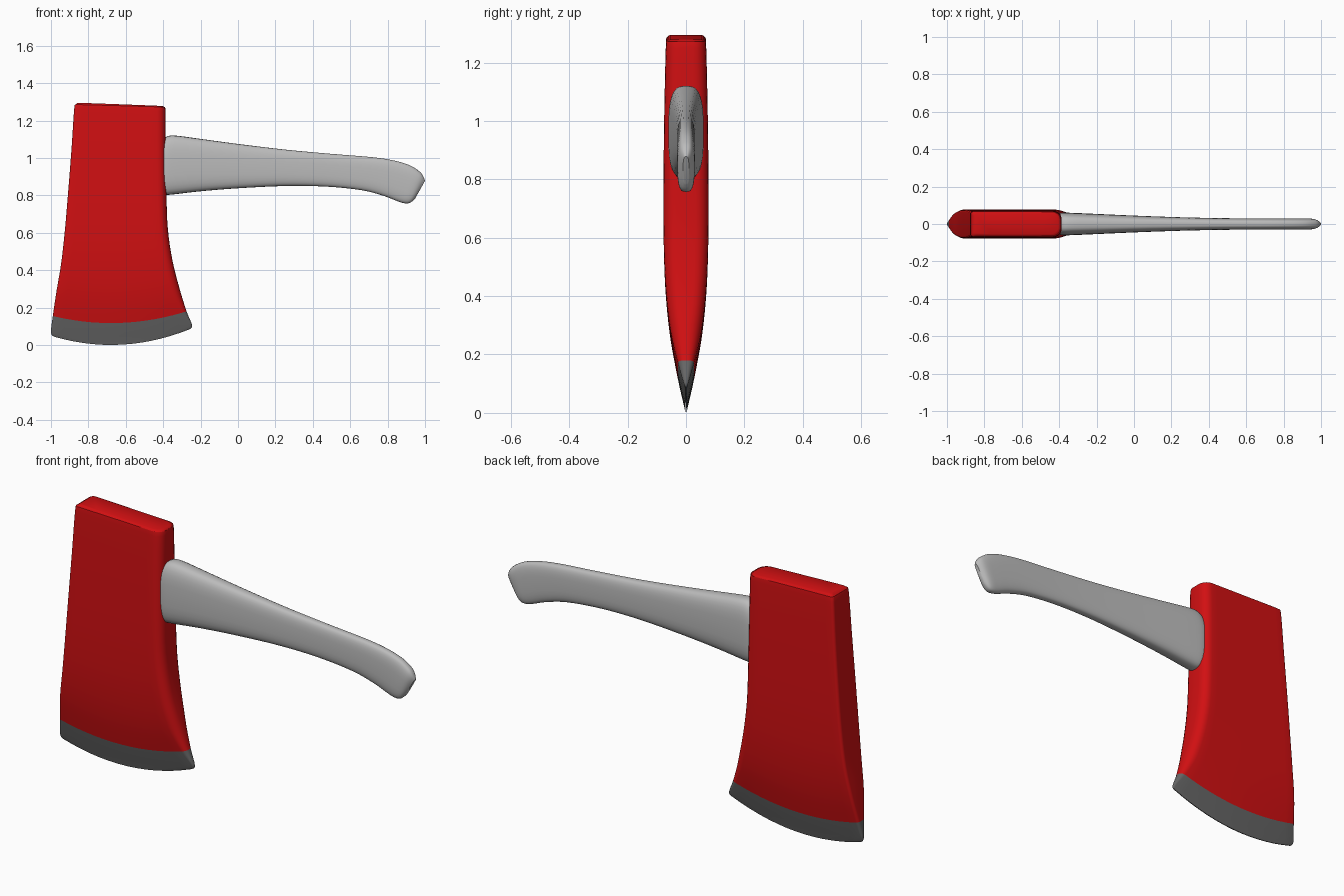
import bpy
import math

cube = bpy.data.objects.get("Cube")
if cube:
    bpy.data.objects.remove(cube)


def material(name, color):
    mat = bpy.data.materials.new(name)
    mat.use_nodes = True
    mat.diffuse_color = (*color, 1)
    mat.node_tree.nodes["Principled BSDF"].inputs["Base Color"].default_value = (*color, 1)
    return mat


def smooth_stations(stations, steps):
    """Pass a smooth curve through the stations, keeping every original one."""
    result = []
    last = len(stations) - 1
    for i in range(last):
        before, start = stations[max(i - 1, 0)], stations[i]
        end, after = stations[i + 1], stations[min(i + 2, last)]
        for k in range(steps):
            t = k / steps
            result.append([
                b + t * (c - a) / 2 + t * t * (a - 2.5 * b + 2 * c - d / 2)
                + t ** 3 * (3 * (b - c) + d - a) / 2
                for a, b, c, d in zip(before, start, end, after)])
    result.append(stations[last])
    return result


def loft(name, rings, materials, rule=lambda row: 0):
    """Skin a list of closed rings, cap both ends and colour by row."""
    count = len(rings[0])
    verts = [point for ring in rings for point in ring]
    faces, slots = [], []
    for row in range(len(rings) - 1):
        base = row * count
        for i in range(count):
            j = (i + 1) % count
            faces.append((base + i, base + j, base + count + j, base + count + i))
            slots.append(rule(row))
    faces += [tuple(reversed(range(count))), tuple(range(len(verts) - count, len(verts)))]
    slots += [rule(0), rule(len(rings) - 1)]
    mesh = bpy.data.meshes.new(name)
    mesh.from_pydata(verts, [], faces)
    for mat in materials:
        mesh.materials.append(mat)
    for poly, slot in zip(mesh.polygons, slots):
        poly.material_index = slot
    obj = bpy.data.objects.new(name, mesh)
    bpy.context.collection.objects.link(obj)
    bpy.ops.object.select_all(action="DESELECT")
    obj.select_set(True)
    bpy.context.view_layer.objects.active = obj
    bpy.ops.object.mode_set(mode="EDIT")
    bpy.ops.mesh.select_all(action="SELECT")
    bpy.ops.mesh.normals_make_consistent(inside=False)
    bpy.ops.object.mode_set(mode="OBJECT")
    bpy.ops.object.shade_smooth_by_angle(angle=math.radians(40))
    return obj


def head_ring(station):
    """Rounded rectangle, bowed in height between its left, middle and right."""
    left, right, half, z_left, z_mid, z_right = station
    back_round, front_round = min(0.014, half * 0.8), min(0.045, half * 0.85)
    corner, columns = 5, 14
    side = []
    for k in range(corner + 1):
        a = math.pi / 2 * k / corner
        side.append((left + back_round * (1 - math.cos(a)),
                     half - back_round * (1 - math.sin(a))))
    start, end = left + back_round, right - front_round
    side += [(start + (end - start) * k / columns, half) for k in range(1, columns)]
    for k in range(corner + 1):
        a = math.pi / 2 * k / corner
        side.append((right - front_round * (1 - math.sin(a)),
                     half - front_round * (1 - math.cos(a))))
    outline = [(x, -y) for x, y in side] + side[::-1]
    bow = 2 * (z_left + z_right - 2 * z_mid)
    ring = []
    for x, y in outline:
        s = (x - left) / (right - left)
        ring.append((x, y, z_left + s * (z_right - z_left - bow) + s * s * bow))
    return ring


def handle_ring(station):
    """Flattened oval between a top point and a bottom point."""
    x_top, z_top, x_low, z_low, half = station
    ring = []
    count = 32
    for k in range(count):
        a = math.tau * k / count
        c, s = math.cos(a), math.sin(a)
        y = math.copysign(abs(c) ** 0.66, c) * half
        t = (1 + math.copysign(abs(s) ** 0.66, s)) / 2
        ring.append((x_low + (x_top - x_low) * t, y, z_low + (z_top - z_low) * t))
    return ring


red = material("red paint", (0.64, 0.005, 0.006))
steel = material("dark steel", (0.13, 0.13, 0.13))
grey = material("light grey", (0.5, 0.5, 0.5))

# Head: left x, right x, half thickness, then left, middle and right heights
head = [
    (-.985, -.257, .002, .045, .002, .085),
    (-1.0, -.245, .008, .068, .03, .105),
    (-.99, -.275, .028, .155, .118, .18),
    (-.97, -.312, .055, .29, .265, .3),
    (-.945, -.35, .071, .44, .43, .45),
    (-.925, -.375, .077, .62, .62, .62),
    (-.908, -.383, .077, .82, .82, .82),
    (-.89, -.387, .074, 1.05, 1.05, 1.05),
    (-.876, -.388, .069, 1.26, 1.255, 1.25),
    (-.868, -.393, .065, 1.286, 1.279, 1.27),
    (-.855, -.403, .055, 1.295, 1.287, 1.278),
]
steps = 4
edge_rows = 2 * steps
loft("axe_head", [head_ring(s) for s in smooth_stations(head, steps)],
     [red, steel], lambda row: 1 if row < edge_rows else 0)

# Handle: top x and z, bottom x and z, half thickness
handle = [
    (-.41, 1.09, -.41, .81, .056),
    (-.385, 1.112, -.385, .803, .06),
    (-.34, 1.12, -.34, .806, .06),
    (-.2, 1.102, -.2, .822, .054),
    (0, 1.075, 0, .838, .045),
    (.25, 1.045, .25, .85, .036),
    (.5, 1.022, .47, .847, .031),
    (.72, 1.004, .66, .828, .03),
    (.84, .985, .78, .797, .03),
    (.92, .96, .86, .766, .03),
    (.97, .928, .9, .757, .029),
    (.99, .903, .925, .763, .023),
    (1.0, .878, .948, .785, .01),
]
loft("handle", [handle_ring(s) for s in smooth_stations(handle, steps)], [grey])
